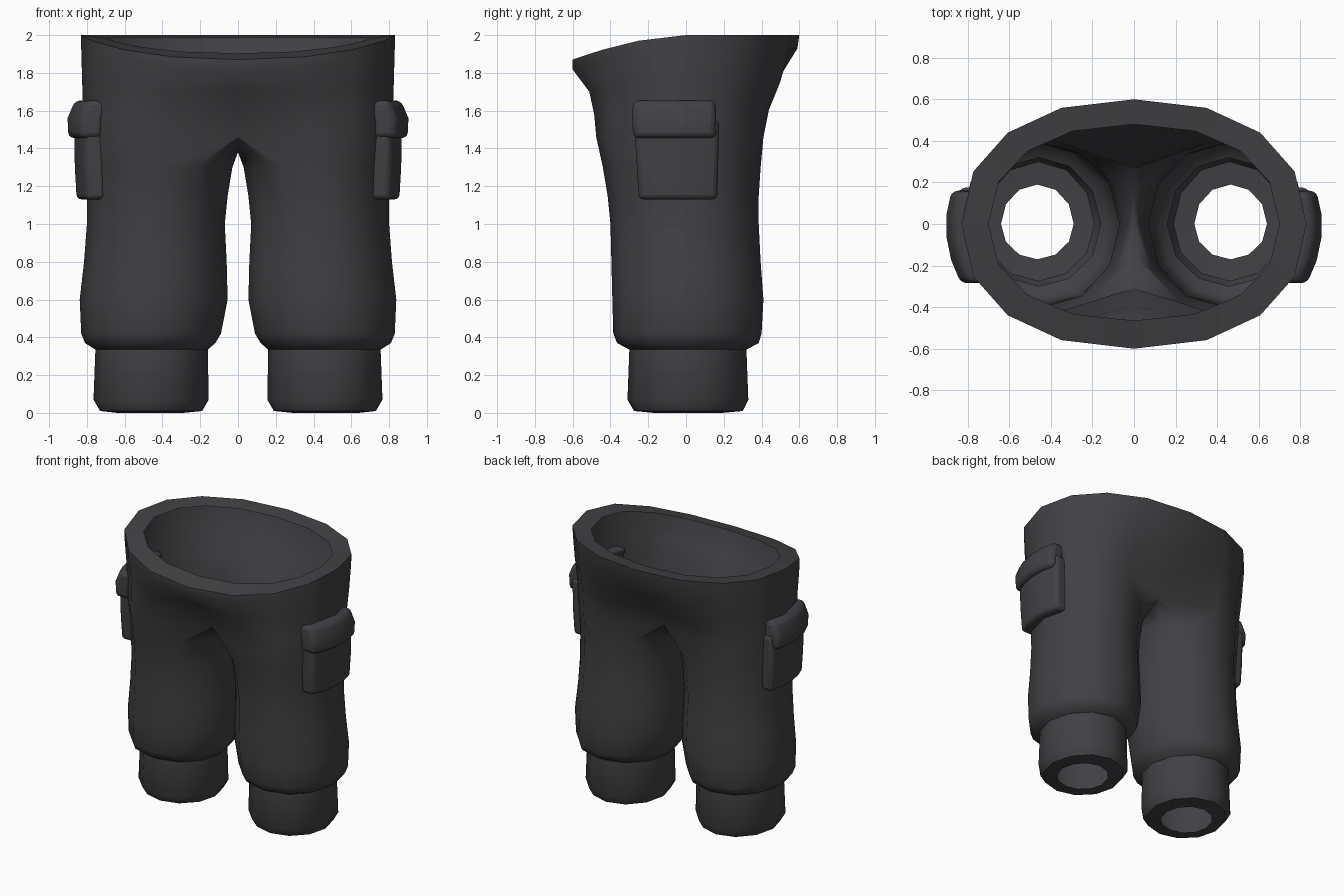
import bpy, bmesh, math

if "Cube" in bpy.data.objects:
    bpy.data.objects.remove(bpy.data.objects["Cube"])

cloth = bpy.data.materials.new("charcoal cloth")
cloth.diffuse_color = (0.053, 0.052, 0.059, 1)
cloth.use_nodes = True
cloth.node_tree.nodes["Principled BSDF"].inputs["Base Color"].default_value = cloth.diffuse_color


def spow(v, e):
    return math.copysign(abs(v) ** e, v)


def finish(name, verts, faces, angle, bevel=0):
    mesh = bpy.data.meshes.new(name)
    mesh.from_pydata(verts, [], faces)
    mesh.materials.append(cloth)
    ob = bpy.data.objects.new(name, mesh)
    bpy.context.collection.objects.link(ob)
    bpy.ops.object.select_all(action='DESELECT')
    ob.select_set(True)
    bpy.context.view_layer.objects.active = ob
    bpy.ops.object.shade_smooth_by_angle(angle=math.radians(angle))
    if bevel:
        b = ob.modifiers.new("soft edges", 'BEVEL')
        b.width, b.segments = bevel, 3
        b.limit_method, b.angle_limit = 'ANGLE', math.radians(40)
    m = ob.modifiers.new("both sides", 'MIRROR')
    m.merge_threshold = 0.002
    return ob


ARC = 8  # steps from front centre round the outside to back centre


def waist_arc(z, x, yf, yb, w):
    """Half ring blending from an oval (w=0) to a leg outline (w=1)."""
    pts = []
    for j in range(ARC + 1):
        a = math.pi * (j / ARC - 0.5)
        t = math.radians(-120 + 30 * j)
        ex, ey = x * spow(math.cos(a), 0.9), spow(math.sin(a), 0.9)
        lx, ly = x / 2 * (1 + math.cos(t)), math.sin(t)
        if j in (0, ARC):
            ex = lx = 0
            ly *= 0.75
        px, py = ex + (lx - ex) * w, ey + (ly - ey) * w
        py *= yf if py < 0 else yb
        drop = 0.13 * (max(0, -py) / 0.6) ** 1.7 * max(0, (z - 1.5) / 0.5)
        pts.append((px, py, z - drop))
    return pts


def leg_ring(z, xo, xi, yf, yb):
    pts = []
    for j in range(12):
        t = math.radians(-120 + 30 * j)
        s = math.sin(t)
        pts.append(((xo + xi) / 2 + (xo - xi) / 2 * math.cos(t),
                    s * (yf if s < 0 else yb), z))
    return pts


# trousers: rim, hips, legs and turned-in cuffs as one skin
hips = [waist_arc(*r) for r in (
    (1.985, 0.70, 0.465, 0.48, 0), (2.0, 0.83, 0.60, 0.60, 0),
    (1.93, 0.83, 0.60, 0.59, 0), (1.75, 0.825, 0.54, 0.525, 0.25),
    (1.6, 0.82, 0.50, 0.45, 0.6), (1.46, 0.815, 0.475, 0.41, 1))]
hips[-1] += [(0, 0.16, 1.40), (0, 0, 1.38), (0, -0.16, 1.40)]  # crotch
legs = [leg_ring(*r) for r in (
    (1.3, 0.805, 0.03, 0.44, 0.395), (1.15, 0.80, 0.055, 0.415, 0.385),
    (1.0, 0.80, 0.07, 0.40, 0.385), (0.8, 0.815, 0.06, 0.395, 0.395),
    (0.6, 0.838, 0.055, 0.39, 0.41), (0.42, 0.83, 0.09, 0.385, 0.40),
    (0.37, 0.81, 0.12, 0.365, 0.385), (0.335, 0.755, 0.16, 0.30, 0.32),
    (0.07, 0.765, 0.155, 0.31, 0.33), (0.01, 0.73, 0.19, 0.275, 0.30),
    (0.0, 0.64, 0.29, 0.17, 0.19))]
verts, faces, start = [], [], []
for ring in hips + legs:
    start.append(len(verts))
    verts += ring
for k in range(len(start) - 1):
    a, b = start[k], start[k + 1]
    closed = k >= len(hips) - 1
    for i in range(12 if closed else ARC):
        n = (i + 1) % 12
        faces.append((a + i, b + i, b + n, a + n))
finish("trousers", verts, faces, 42)


def curved_pad(name, rows, thick, bevel):
    """Pad hugging the leg; rows are (z, outer x, y front, y back)."""
    cols = 5
    v, f = [], []
    for z, x, y0, y1 in rows:
        for back in (0, thick):
            for c in range(cols):
                y = y0 + (y1 - y0) * c / (cols - 1)
                v.append((x - 0.95 * (y + 0.01) ** 2 - back, y, z))
    w = 2 * cols
    for r in range(len(rows) - 1):
        a, b = r * w, (r + 1) * w
        for c in range(cols - 1):
            f.append((a + c, a + c + 1, b + c + 1, b + c))
            f.append((a + cols + c + 1, a + cols + c, b + cols + c, b + cols + c + 1))
        f.append((a + cols, a, b, b + cols))
        f.append((a + cols - 1, a + w - 1, b + w - 1, b + cols - 1))
    e = (len(rows) - 1) * w
    for c in range(cols - 1):
        f.append((c + cols, c + cols + 1, c + 1, c))
        f.append((e + c, e + c + 1, e + c + cols + 1, e + c + cols))
    finish(name, v, f, 50, bevel)


# side pockets with flaps
curved_pad("side_pocket", ((1.13, 0.855, -0.25, 0.165), (1.3, 0.865, -0.26, 0.17),
                           (1.55, 0.87, -0.275, 0.175)), 0.10, 0.025)
curved_pad("pocket_flap", ((1.455, 0.90, -0.28, 0.16), (1.56, 0.905, -0.285, 0.16),
                           (1.655, 0.865, -0.28, 0.155)), 0.12, 0.03)
